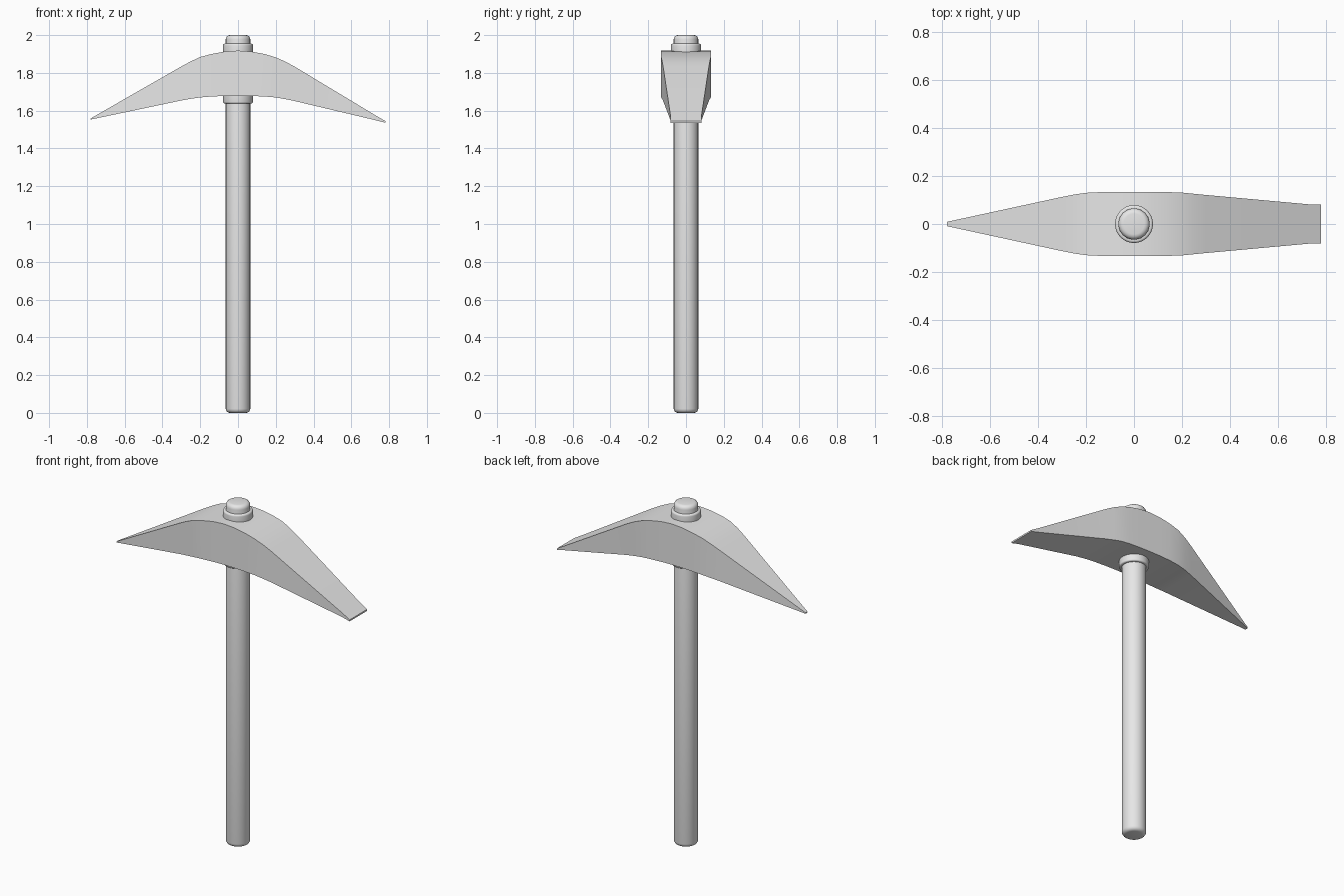
import bpy
import bmesh
import math

cube = bpy.data.objects.get("Cube")
if cube:
    bpy.data.objects.remove(cube, do_unlink=True)

# Single plain grey
grey = bpy.data.materials.new("plain grey")
grey.use_nodes = True
grey.diffuse_color = (0.8, 0.8, 0.8, 1)
grey.node_tree.nodes["Principled BSDF"].inputs["Base Color"].default_value = (0.8, 0.8, 0.8, 1)


def finish(name, bm, angle):
    bmesh.ops.recalc_face_normals(bm, faces=bm.faces[:])
    mesh = bpy.data.meshes.new(name)
    bm.to_mesh(mesh)
    bm.free()
    obj = bpy.data.objects.new(name, mesh)
    bpy.context.collection.objects.link(obj)
    mesh.materials.append(grey)
    bpy.ops.object.select_all(action='DESELECT')
    obj.select_set(True)
    bpy.context.view_layer.objects.active = obj
    bpy.ops.object.shade_smooth_by_angle(angle=math.radians(angle))
    return obj


def loft(bm, rings):
    """Join matching closed rings of vertices and cap both ends."""
    for a, b in zip(rings, rings[1:]):
        for i in range(len(a)):
            j = (i + 1) % len(a)
            bm.faces.new((a[i], a[j], b[j], b[i]))
    bm.faces.new(rings[0])
    bm.faces.new(rings[-1])


def rounded_rod(name, radius, bottom, top, rounding, sides=48, steps=4):
    """Upright cylinder with quarter-round rims."""
    arc = [math.pi / 2 * k / steps for k in range(steps + 1)]
    inner = radius - rounding
    profile = [(inner + rounding * math.sin(t), bottom + rounding * (1 - math.cos(t))) for t in arc]
    profile += [(inner + rounding * math.cos(t), top - rounding * (1 - math.sin(t))) for t in arc]
    bm = bmesh.new()
    rings = []
    for r, z in profile:
        rings.append([bm.verts.new((r * math.cos(2 * math.pi * i / sides),
                                    r * math.sin(2 * math.pi * i / sides), z))
                      for i in range(sides)])
    loft(bm, rings)
    return finish(name, bm, 40)


# Handle, poking out above the head, with a collar on each side
rounded_rod("handle", 0.065, 0, 2, 0.022)
rounded_rod("lower_collar", 0.079, 1.638, 1.72, 0.008)
rounded_rod("upper_collar", 0.079, 1.87, 1.955, 0.01)

# Curved head: x, underside z, top z, half width
sections = [
    (-0.78, 1.553, 1.559, 0.009),
    (-0.30, 1.654, 1.834, 0.113),
    (-0.25, 1.663, 1.861, 0.123),
    (-0.20, 1.670, 1.884, 0.130),
    (-0.14, 1.675, 1.900, 0.133),
    (-0.07, 1.678, 1.913, 0.133),
    (0.00, 1.679, 1.918, 0.133),
    (0.07, 1.678, 1.913, 0.133),
    (0.14, 1.675, 1.900, 0.133),
    (0.20, 1.670, 1.882, 0.131),
    (0.25, 1.661, 1.860, 0.126),
    (0.30, 1.651, 1.833, 0.121),
    (0.73, 1.549, 1.574, 0.082),
    (0.78, 1.536, 1.545, 0.081),
]
bm = bmesh.new()
rings = [[bm.verts.new((x, y, z)) for y, z in ((-w, low), (w, low), (w, high), (-w, high))]
         for x, low, high, w in sections]
loft(bm, rings)
finish("pick_head", bm, 30)
